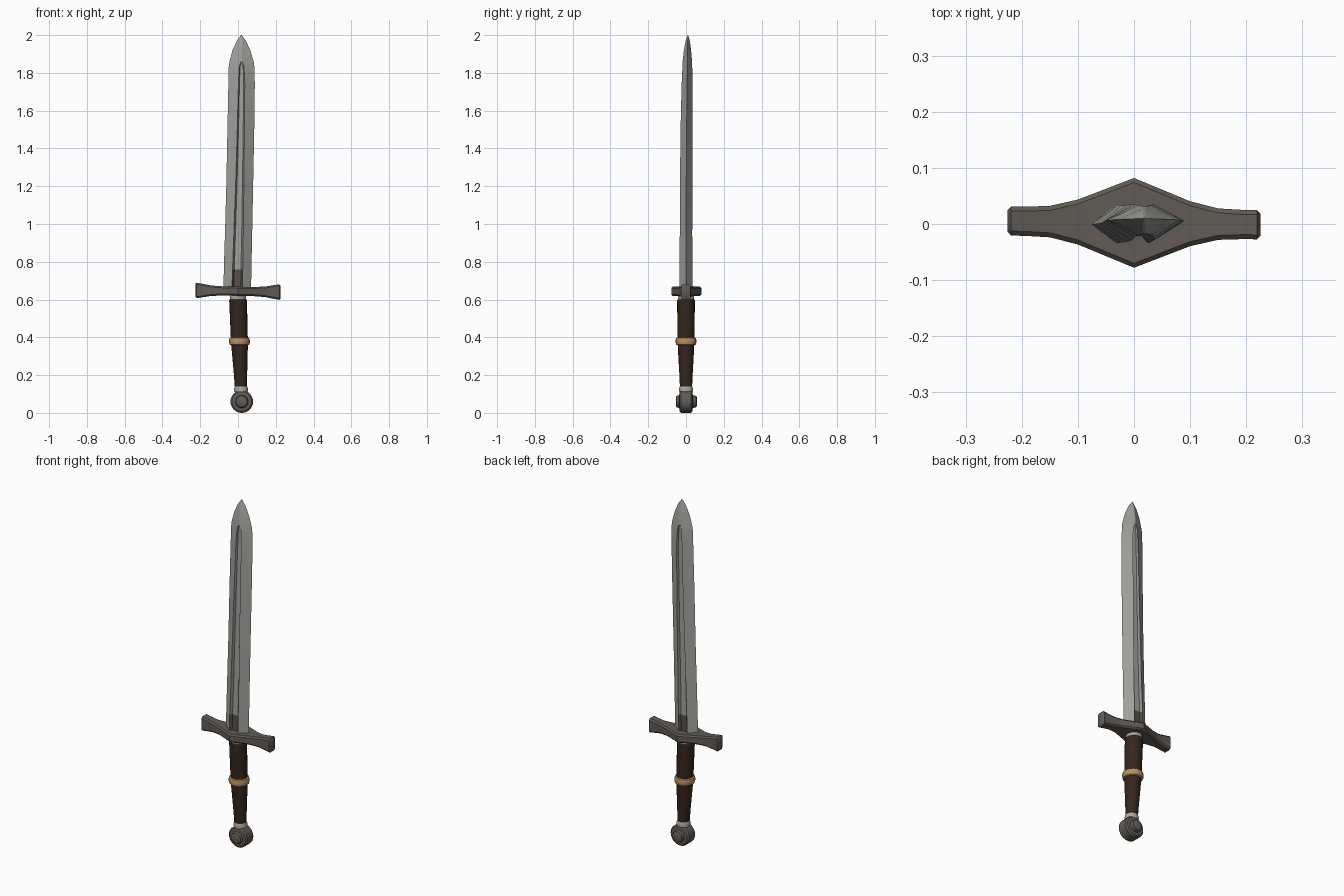
import bpy, bmesh
from math import cos, sin, pi, radians

if "Cube" in bpy.data.objects:
    bpy.data.objects.remove(bpy.data.objects["Cube"], do_unlink=True)


def material(name, rgb):
    m = bpy.data.materials.new(name)
    m.use_nodes = True
    m.diffuse_color = (*rgb, 1)
    m.node_tree.nodes["Principled BSDF"].inputs["Base Color"].default_value = (*rgb, 1)
    return m


STEEL = material("pale steel", (0.36, 0.365, 0.34))
GROOVE = material("worn steel", (0.26, 0.26, 0.245))
GRIME = material("dark grime", (0.10, 0.08, 0.065))
IRON = material("brown iron", (0.12, 0.105, 0.09))
LEATHER = material("dark leather", (0.035, 0.019, 0.012))
TAN = material("tan band", (0.50, 0.27, 0.12))
SILVER = material("silver collar", (0.40, 0.40, 0.37))


def loft(name, rings, mats, paint=None, angle=30):
    """Skin matching rings of points, cap both ends, colour by rule."""
    bm = bmesh.new()
    loops = [[bm.verts.new(p) for p in ring] for ring in rings]
    n = len(loops[0])
    for a, b in zip(loops, loops[1:]):
        for i in range(n):
            j = (i + 1) % n
            f = bm.faces.new((a[i], a[j], b[j], b[i]))
            if paint:
                f.material_index = paint(i, f.calc_center_median().z)
    bm.faces.new(loops[0][::-1])
    bm.faces.new(loops[-1])
    bmesh.ops.recalc_face_normals(bm, faces=bm.faces)
    me = bpy.data.meshes.new(name)
    bm.to_mesh(me)
    bm.free()
    ob = bpy.data.objects.new(name, me)
    bpy.context.collection.objects.link(ob)
    for m in mats:
        me.materials.append(m)
    bpy.ops.object.select_all(action="DESELECT")
    ob.select_set(True)
    bpy.context.view_layer.objects.active = ob
    bpy.ops.object.shade_smooth_by_angle(angle=radians(angle))
    return ob


def lean(z):
    """Sideways offset of the handle axis at a height."""
    return 0.02 - 0.033 * z


def turned(name, profile, mat, sides=20):
    """Round part about the leaning handle axis, profile of (radius, z)."""
    angles = [2 * pi * k / sides for k in range(sides)]
    rings = [[(lean(z) + r * cos(a), r * sin(a), z) for a in angles] for r, z in profile]
    return loft(name, rings, [mat])


# Blade: diamond section with a sunken groove down each side
def blade_ring(z, cx, cy, hw, t, gw, d):
    half = [(hw, 0), (gw, t), (gw * 0.65, t - d), (-gw * 0.65, t - d), (-gw, t)]
    pts = half + [(-x, -y) for x, y in half]
    return [(cx + x, cy + y, z) for x, y in pts]


blade_sections = [
    (0.64, -0.004, 0.000, 0.073, 0.034, 0.028, 0.012),
    (0.76, -0.002, 0.000, 0.073, 0.034, 0.027, 0.012),
    (0.95, 0.003, 0.000, 0.072, 0.033, 0.025, 0.012),
    (1.20, 0.009, 0.001, 0.071, 0.033, 0.022, 0.011),
    (1.50, 0.015, 0.003, 0.071, 0.032, 0.019, 0.010),
    (1.74, 0.019, 0.006, 0.070, 0.029, 0.017, 0.009),
    (1.83, 0.019, 0.007, 0.068, 0.026, 0.013, 0.007),
    (1.86, 0.019, 0.007, 0.064, 0.025, 0.004, 0.000),
    (1.92, 0.018, 0.008, 0.047, 0.019, 0.003, 0.000),
    (1.97, 0.018, 0.009, 0.024, 0.011, 0.002, 0.000),
    (2.00, 0.018, 0.010, 0.002, 0.001, 0.0005, 0.000),
]


def blade_paint(i, z):
    in_groove = i % 5 in (1, 2, 3) and z < 1.85
    if in_groove:
        return 2 if z < 0.76 else int(i % 5 != 2)
    return 0


loft("blade", [blade_ring(*s) for s in blade_sections], [STEEL, GROOVE, GRIME],
     blade_paint, angle=15)


# Crossguard: diamond in plan, flaring in height toward its ends
def guard_ring(x, hy, hz):
    c = 0.008
    cz, cy = 0.644 - 0.02 * x, 0.002 - 0.015 * x
    quarter = [(hy, hz - c), (hy - c, hz)]
    pts = quarter + [(-y, z) for y, z in quarter[::-1]]
    pts += [(-y, -z) for y, z in pts]
    return [(x, cy + y, cz + z) for y, z in pts]


half_guard = [(0.225, 0.020, 0.034), (0.219, 0.026, 0.041), (0.195, 0.026, 0.037),
              (0.15, 0.028, 0.029), (0.10, 0.040, 0.025), (0.05, 0.060, 0.024)]
guard_sections = ([(-x, y, z) for x, y, z in half_guard] + [(0, 0.080, 0.024)]
                  + half_guard[::-1])
loft("crossguard", [guard_ring(*s) for s in guard_sections], [IRON], angle=35)

# Handle: leather grip, tan band and two silver collars
turned("grip", [(0.032, 0.13), (0.035, 0.20), (0.043, 0.34), (0.045, 0.40),
                (0.046, 0.50), (0.047, 0.595), (0.044, 0.60)], LEATHER)
turned("grip_band", [(0.044, 0.358), (0.052, 0.362), (0.055, 0.372), (0.055, 0.386),
                     (0.052, 0.396), (0.044, 0.40)], TAN)
turned("upper_collar", [(0.040, 0.59), (0.043, 0.602), (0.043, 0.615), (0.040, 0.63)], SILVER)
turned("lower_collar", [(0.030, 0.105), (0.036, 0.113), (0.037, 0.128), (0.033, 0.14)], SILVER)


# Pommel: a wheel facing front and back with a raised boss on each side
def wheel(name, profile, sides=24):
    angles = [2 * pi * k / sides for k in range(sides)]
    rings = [[(0.02 + r * cos(a), y, 0.06 + r * sin(a)) for a in angles] for r, y in profile]
    loft(name, rings, [IRON], angle=35)


wheel("pommel", [(0.022, -0.054), (0.030, -0.050), (0.034, -0.036), (0.052, -0.034),
                 (0.060, -0.026), (0.060, 0.026), (0.052, 0.034), (0.034, 0.036),
                 (0.030, 0.054), (0.022, 0.058)])
